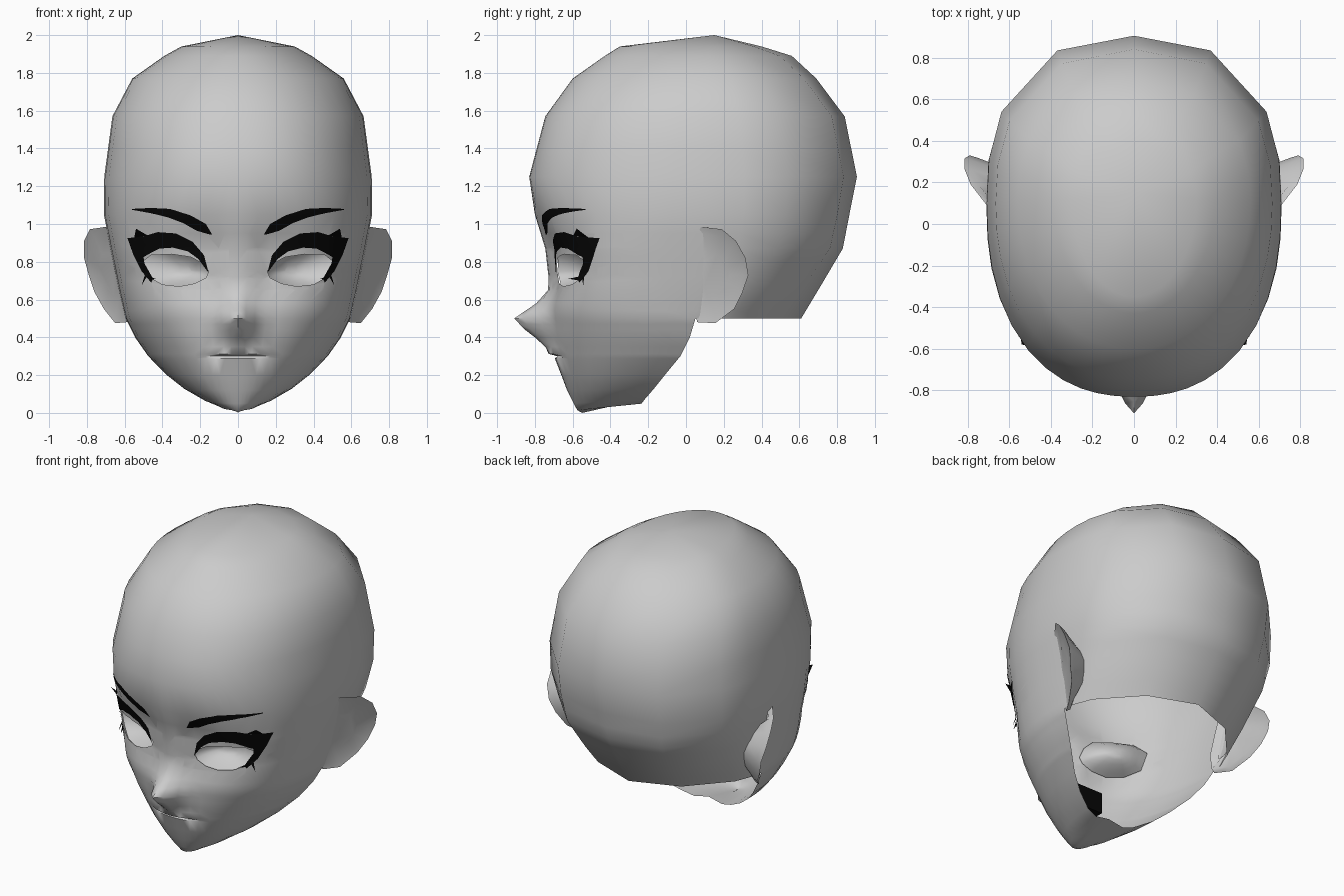
import bpy, bmesh, math
from mathutils import Vector
from mathutils.bvhtree import BVHTree

if "Cube" in bpy.data.objects:
    bpy.data.objects.remove(bpy.data.objects["Cube"])


def material(name, v):
    m = bpy.data.materials.new(name)
    m.diffuse_color = (v, v, v, 1)
    m.use_nodes = True
    m.node_tree.nodes["Principled BSDF"].inputs["Base Color"].default_value = m.diffuse_color
    return m


SKIN = material("skin_grey", 0.6)
BLACK = material("lash_black", 0.002)


def finish(bm, name, mat, mirror=True, angle=60, recalc=True):
    """Mirror the half, make the object and smooth it."""
    if mirror:
        geom = bm.verts[:] + bm.edges[:] + bm.faces[:]
        bmesh.ops.mirror(bm, geom=geom, axis='X', merge_dist=0.0005)
        bmesh.ops.remove_doubles(bm, verts=bm.verts[:], dist=0.0005)
    if recalc:
        bmesh.ops.recalc_face_normals(bm, faces=bm.faces[:])
    me = bpy.data.meshes.new(name)
    bm.to_mesh(me)
    bm.free()
    me.materials.append(mat)
    ob = bpy.data.objects.new(name, me)
    bpy.context.collection.objects.link(ob)
    bpy.context.view_layer.objects.active = ob
    ob.select_set(True)
    bpy.ops.object.shade_smooth_by_angle(angle=math.radians(angle))
    ob.select_set(False)
    return ob


def interp(table, z):
    """Linear lookup in a table sorted by falling height."""
    for a, b in zip(table, table[1:]):
        if a[0] >= z >= b[0]:
            t = (a[0] - z) / (a[0] - b[0])
            return [p + (q - p) * t for p, q in zip(a, b)][1:]
    return [0.0] * (len(table[0]) - 1)


# Skull sections: z, front y, widest y, back y, half width, front and back roundness
SKULL = [(2.0, .15, .15, .15, 0, 2, 2), (1.94, -.35, .12, .40, .30, 2, 2),
         (1.89, -.43, .12, .56, .39, 2, 2), (1.77, -.60, .12, .69, .56, 2.1, 2.2),
         (1.57, -.745, .1, .84, .665, 2.2, 2.4), (1.25, -.83, .1, .905, .708, 2.3, 2.45),
         (1.05, -.80, .1, .865, .71, 2.4, 2.5), (.87, -.745, .1, .83, .675, 2.8, 2.4),
         (.65, -.72, .08, .70, .63, 2.8, 2), (.5, -.715, .05, .61, .595, 2.5, 1.7)]
# Jaw sections: z, front y, rear edge y, half width, roundness, rise to the rear
JAW = [(.5, -.715, .05, .595, 2.5, 0), (.40, -.71, .02, .545, 2.3, 0),
       (.30, -.69, -.03, .475, 2.2, 0), (.2, -.66, -.11, .38, 2.2, .003), (.12, -.63, -.17, .285, 2.2, .008),
       (.05, -.595, -.22, .18, 2.3, .02), (.014, -.575, -.235, .105, 2.3, .035),
       (0, -.55, -.24, 0, 2, .07)]
NOSE = [(.72, 0), (.65, .01), (.58, .075), (.5, .195), (.44, .14), (.4, .09), (.35, .045), (.31, .01)]
SOCKET = [(1.15, 0), (1.05, .012), (.95, .035), (.87, .045), (.72, .045), (.65, .03), (.55, 0)]
LIPS = {.312: .022, .3: -.01, .288: .008}
FRONT = [0, .07, .15, .25, .36, .48, .6, .72, .83, .91, .965, .992, 1]
BACK = [.985, .9, .52, 0]


def front_row(z, yf, yc, w, n, rise):
    pts = []
    for f in FRONT:
        c = (1 - f ** n) ** (1 / n)
        x, y = w * f, yc + (yf - yc) * c
        y += interp(SOCKET, z)[0] * min(1, (x / .14) ** 2) * c
        if z < .72:
            y -= interp(NOSE, z)[0] * math.exp(-(x / .08) ** 2)
        if z in LIPS and x < .15:
            y -= LIPS[z]
        pts.append((x, y, z + rise * (1 - c)))
    return pts


rows = []
for z in (2, 1.94, 1.89, 1.77, 1.57, 1.4, 1.25, 1.05, .95, .87, .8, .72, .65, .58, .54, .5):
    yf, yc, yb, w, nf, nb = interp(SKULL, z)
    rows.append(front_row(z, yf, yc, w, nf, 0) +
                [(w * f, yc + (yb - yc) * (1 - f ** nb) ** (1 / nb), z) for f in BACK])
for z in (.47, .44, .4, .35, .312, .3, .288, .2, .12, .05, .014, 0):
    rows.append(front_row(z, *interp(JAW, z)))

# Head shell, left open at the neck
bm = bmesh.new()
grid = [[bm.verts.new(p) for p in r] for r in rows]
for a, b in zip(grid, grid[1:]):
    for i in range(min(len(a), len(b)) - 1):
        bm.faces.new((a[i], a[i + 1], b[i + 1], b[i]))
bmesh.ops.remove_doubles(bm, verts=bm.verts[:], dist=0.0005)
surface = BVHTree.FromBMesh(bm)

# Eye openings: slice the face along a convex outline, drop the inside
HOLE = [(.155, .75), (.17, .715), (.23, .685), (.31, .67), (.4, .68), (.47, .72),
        (.505, .80), (.46, .835), (.35, .84), (.25, .825), (.185, .79)]
sides = []
for (x0, z0), (x1, z1) in zip(HOLE, HOLE[1:] + HOLE[:1]):
    sides.append((Vector((x0, 0, z0)), Vector((z1 - z0, 0, x0 - x1)).normalized()))
for co, no in sides:
    near = [f for f in bm.faces if f.calc_center_median().y < -.3
            and all(.0 < v.co.x < .66 and .6 < v.co.z < .96 for v in f.verts)]
    geom = set(near)
    for f in near:
        geom.update(f.verts)
        geom.update(f.edges)
    bmesh.ops.bisect_plane(bm, geom=list(geom), dist=1e-5, plane_co=co, plane_no=no)
inside = [f for f in bm.faces if f.calc_center_median().y < -.3 and
          all((f.calc_center_median() - co).dot(no) < 0 for co, no in sides)]
bmesh.ops.delete(bm, geom=inside, context='FACES')
finish(bm, "head", SKIN)


def on_face(x, z, lift):
    hit = surface.ray_cast(Vector((x, -2, z)), Vector((0, 1, 0)))[0]
    return (x, (hit.y if hit else -.5) - lift, z)


# Eyes: bowls set behind the openings, reaching up under the lids
bm = bmesh.new()
loops = []
for k in (1.12, 1.0, .85, .65, .42, .2):
    d = .13 * (1 - (k / 1.12) ** 2)
    loop = []
    for x, z in HOLE:
        dz = (z - .757) * (1.8 if z > .757 else 1.05)
        p = on_face(.325 + (x - .325) * k, .757 + dz * k, -.012 - d)
        loop.append(bm.verts.new((p[0] - .35 * d, p[1], p[2])))
    loops.append(loop)
for a, b in zip(loops, loops[1:]):
    for i in range(len(a)):
        j = (i + 1) % len(a)
        bm.faces.new((a[i], a[j], b[j], b[i]))
cap = bm.faces.new(loops[-1])
cap.normal_update()
if cap.normal.y > 0:
    bmesh.ops.reverse_faces(bm, faces=bm.faces[:])
finish(bm, "eyes", SKIN, recalc=False)


def strip(name, upper, lower, lift, spikes=()):
    """Thin band that hugs the face between two outlines."""
    bm = bmesh.new()
    pairs = list(zip(upper, lower))
    cols = []
    for (p0, q0), (p1, q1) in zip(pairs, pairs[1:]):
        for t in (0, 1 / 3, 2 / 3):
            cols.append([Vector(a).lerp(Vector(b), t) for a, b in ((p0, p1), (q0, q1))])
    cols.append([Vector(v) for v in pairs[-1]])
    prev = None
    for p, q in cols:
        cur = [bm.verts.new(on_face(*p.lerp(q, s / 4), lift)) for s in range(5)]
        if prev:
            for i in range(4):
                bm.faces.new((prev[i], cur[i], cur[i + 1], prev[i + 1]))
        prev = cur
    for a, tip, b in spikes:
        bm.faces.new([bm.verts.new(on_face(*a, lift)), bm.verts.new(on_face(*tip, lift + .04)),
                      bm.verts.new(on_face(*b, lift))])
    finish(bm, name, BLACK)


# Eyelashes and brows
strip("eyelashes",
      [(.155, .74), (.18, .835), (.24, .905), (.33, .95), (.425, .957), (.50, .935),
       (.585, .925), (.555, .84), (.51, .75), (.46, .69)],
      [(.162, .75), (.21, .815), (.265, .855), (.345, .875), (.415, .87), (.465, .845),
       (.50, .825), (.495, .79), (.475, .755), (.45, .71)], .008,
      [((.48, .94), (.54, .975), (.55, .925)), ((.475, .735), (.51, .675), (.49, .74)),
       ((.465, .70), (.437, .71), (.475, .725))])
strip("eyebrows",
      [(.137, .945), (.17, 1.0), (.25, 1.045), (.36, 1.08), (.46, 1.085), (.56, 1.08)],
      [(.145, .943), (.22, .965), (.29, 1.005), (.37, 1.035), (.46, 1.057), (.56, 1.075)], .008)


def skull_side(y, z):
    """Half width of the skull behind its widest line."""
    _, yc, yb, w, _, nb = interp(SKULL, max(z, .5))
    return w * (1 - max(0, (y - yc) / (yb - yc)) ** nb) ** (1 / nb)


# Ears: rim outline lofted back to the head, front edge sunk into the cheek
RIM = [(.70, .08, .985), (.785, .19, .972), (.815, .265, .91), (.815, .315, .82), (.79, .33, .73),
       (.76, .3, .64), (.71, .255, .55), (.65, .155, .475), (.59, .06, .48), (.60, .03, .6),
       (.635, .03, .75), (.665, .04, .9)]
bm = bmesh.new()
loops = []
for k, dx in ((.65, None), (.93, -.035), (1, 0), (.85, -.012), (.45, -.025)):
    loop = []
    for x, y, z in RIM:
        py, pz = .15 + (y - .15) * k, .73 + (z - .73) * k
        px = skull_side(py, pz) - .01 if dx is None else .71 + (x - .71) * k + dx
        loop.append(bm.verts.new((px, py, pz)))
    loops.append(loop)
for a, b in zip(loops, loops[1:]):
    for i in range(len(RIM)):
        j = (i + 1) % len(RIM)
        bm.faces.new((a[i], a[j], b[j], b[i]))
bm.faces.new(loops[-1])
finish(bm, "ears", SKIN)

# Dark mouth pocket behind the lips
bm = bmesh.new()
bmesh.ops.create_cube(bm, size=1)
for v in bm.verts:
    v.co = (v.co.x * .2, -.525 + v.co.y * .2, .3 + v.co.z * .14)
finish(bm, "mouth_pocket", BLACK, mirror=False, angle=30)
